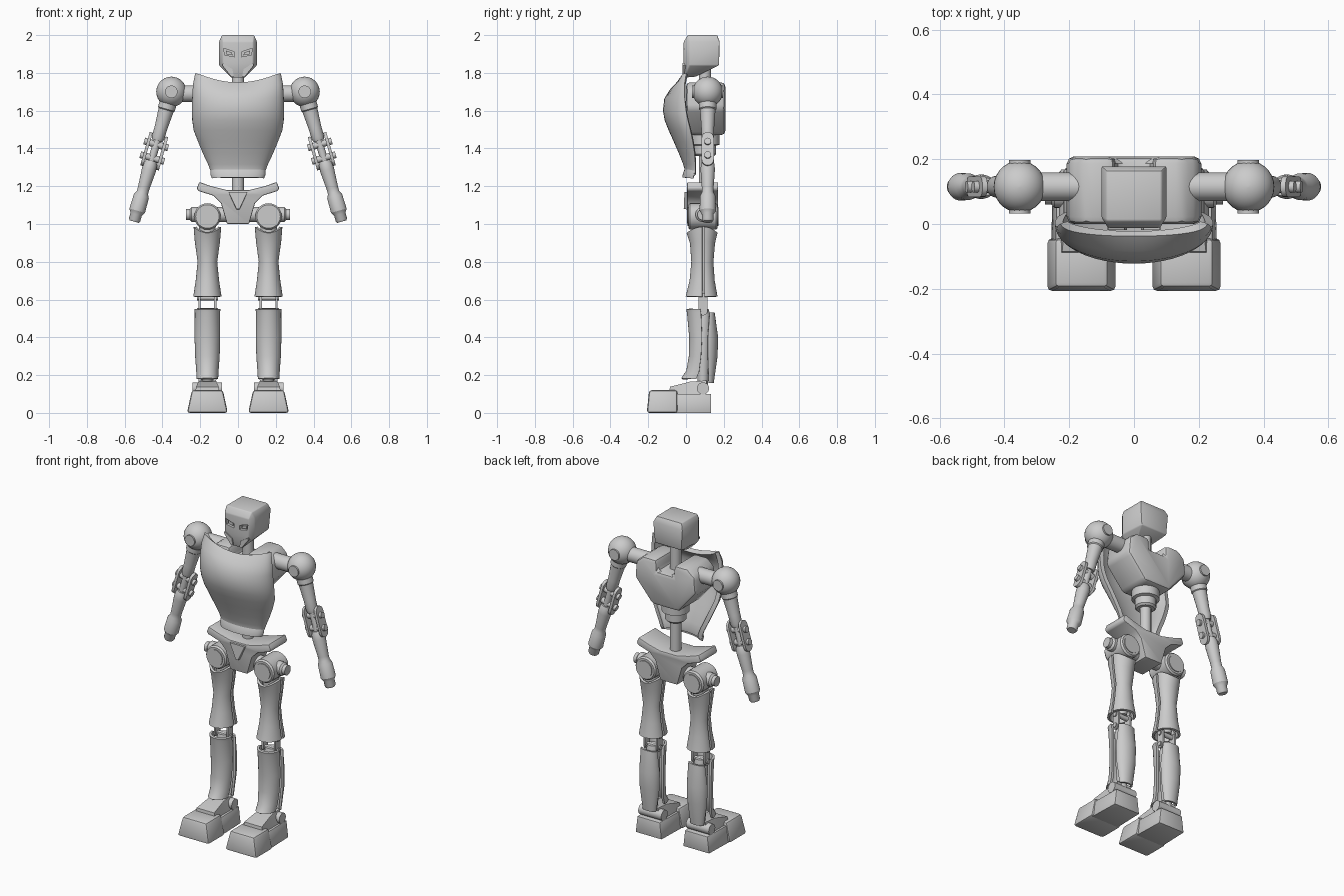
import bpy, bmesh, math
from mathutils import Vector

if "Cube" in bpy.data.objects:
    bpy.data.objects.remove(bpy.data.objects["Cube"])


def finish(name, bm, side=False, bevel=0, thick=0, normals=True):
    if normals:
        bmesh.ops.recalc_face_normals(bm, faces=bm.faces)
    me = bpy.data.meshes.new(name)
    bm.to_mesh(me)
    bm.free()
    ob = bpy.data.objects.new(name, me)
    bpy.context.collection.objects.link(ob)
    if thick:
        m = ob.modifiers.new("thickness", 'SOLIDIFY')
        m.thickness, m.offset = thick, 0
    if bevel:
        m = ob.modifiers.new("bevel", 'BEVEL')
        m.width, m.segments = bevel, 2
    if side:
        m = ob.modifiers.new("mirror", 'MIRROR')
        m.use_mirror_merge = False
    return ob


def hull(name, pts, **kw):
    bm = bmesh.new()
    for p in pts:
        bm.verts.new(p)
    bmesh.ops.convex_hull(bm, input=bm.verts)
    bmesh.ops.delete(bm, geom=[v for v in bm.verts if not v.link_faces], context='VERTS')
    bmesh.ops.dissolve_limit(bm, angle_limit=0.02, verts=bm.verts, edges=bm.edges)
    return finish(name, bm, **kw)


def prism(name, pts, y0, y1, **kw):
    bm = bmesh.new()
    f = bm.faces.new([bm.verts.new((x, y0, z)) for x, z in pts])
    r = bmesh.ops.extrude_face_region(bm, geom=[f])
    vs = [g for g in r['geom'] if isinstance(g, bmesh.types.BMVert)]
    bmesh.ops.translate(bm, vec=(0, y1 - y0, 0), verts=vs)
    return finish(name, bm, **kw)


def both(half):
    return half + [(-x, z) for x, z in reversed(half)]


def lathe(name, prof, origin, axis=(0, 0, 1), seg=28, **kw):
    q, o = Vector(axis).to_track_quat('Z', 'Y'), Vector(origin)
    bm = bmesh.new()
    rings = [[bm.verts.new(o + q @ Vector((r * math.cos(2 * math.pi * i / seg),
              r * math.sin(2 * math.pi * i / seg), h))) for i in range(seg)] for r, h in prof]
    for a, b in zip(rings, rings[1:]):
        for i in range(seg):
            j = (i + 1) % seg
            bm.faces.new((a[i], a[j], b[j], b[i]))
    bm.faces.new(rings[0])
    bm.faces.new(rings[-1])
    return finish(name, bm, **kw)


def rod(name, r, a, b, **kw):
    a, b = Vector(a), Vector(b)
    return lathe(name, [(r, 0), (r, (b - a).length)], a, b - a, **kw)


def shell(name, rows, cx=0, thick=0.02, seg=24, side=False):
    # rows: height, half width, middle y, edge y, rise towards the edges
    bm = bmesh.new()
    grid = []
    for z, w, ym, ye, rise in rows:
        ts = [math.pi * (i / seg - 0.5) for i in range(seg + 1)]
        grid.append([bm.verts.new((cx + w * math.sin(t), ye + (ym - ye) * math.cos(t),
                                   z + rise * math.sin(t) ** 2)) for t in ts])
    for a, b in zip(grid, grid[1:]):
        for i in range(seg):
            bm.faces.new((a[i], a[i + 1], b[i + 1], b[i]))
    return finish(name, bm, side=side, thick=thick)


def link_plate(name, p1, p2, axis, r, t, **kw):
    q = Vector(axis).to_track_quat('Z', 'Y')
    pts = [Vector(p) + q @ Vector((r * math.cos(a * math.pi / 8), r * math.sin(a * math.pi / 8), h))
           for p in (p1, p2) for a in range(16) for h in (-t / 2, t / 2)]
    return hull(name, pts, **kw)


# Head with recessed eyes and cheek plates
head = hull("head", [(s * x, y, z) for s in (-1, 1) for x, y, z in (
    (.085, .01, 2), (.085, .165, 2), (.1, .02, 1.965), (.1, .178, 1.965), (.08, -.012, 1.965),
    (.08, -.012, 1.85), (.1, .02, 1.84), (.09, .175, 1.84), (.035, -.01, 1.775), (.035, .05, 1.78))],
    bevel=.005)
eye = [(.018, 1.885), (.07, 1.895), (.076, 1.93), (.02, 1.912)]
cutter = prism("eye_cutter", eye, -.05, .015, side=True)
cutter.hide_render = True
m = head.modifiers.new("eyes", 'BOOLEAN')
m.operation, m.object = 'DIFFERENCE', cutter
prism("eye_lens", [(.03, 1.893), (.06, 1.898), (.063, 1.918), (.031, 1.907)], -.004, .02, side=True)
prism("cheek_plate", [(.022, 1.782), (.034, 1.777), (.082, 1.838), (.08, 1.852), (.03, 1.82)],
      -.018, .03, side=True)
rod("neck", .032, (0, .1, 1.6), (0, .1, 1.86))

# Torso: back block, waist rings, spine, curved chest shell and lip
prism("back_block", both([(.055, 1.68), (.06, 1.75), (.15, 1.75), (.2, 1.71), (.21, 1.61),
                          (.09, 1.47)]), 0, .208, bevel=.022)
lathe("waist_ring", [(.078, 1.48), (.078, 1.42), (.06, 1.415), (.06, 1.37), (.05, 1.36)], (0, .1, 0))
rod("spine", .032, (0, .1, 1.08), (0, .1, 1.4))
shell("chest_shell", [
    (1.74, .215, -.03, .005, .055), (1.705, .226, -.075, -.005, .035), (1.66, .23, -.103, -.005, .01),
    (1.6, .232, -.11, .002, 0), (1.55, .23, -.1, .012, 0), (1.5, .223, -.08, .025, 0),
    (1.44, .2, -.053, .038, 0), (1.38, .175, -.027, .047, 0), (1.32, .147, -.003, .052, 0),
    (1.28, .132, .008, .052, 0), (1.26, .128, .006, .05, 0)], thick=.025)
shell("chest_lip", [(1.285, .132, .005, .05, 0), (1.265, .134, -.004, .045, 0),
                    (1.245, .126, -.006, .04, 0)], thick=.026)

# Shoulder ball, caps and axle
S = Vector((.353, .115, 1.7))
lathe("shoulder_ball", [(max(.001, .08 * math.sin(math.pi * i / 16)), -.08 * math.cos(math.pi * i / 16))
                        for i in range(17)], S, side=True)
rod("shoulder_cap", .033, S - Vector((0, .082, 0)), S + Vector((0, .082, 0)), side=True)
rod("shoulder_axle", .044, (.15, .115, 1.69), (.3, .115, 1.69), side=True)

# Arm: all along one sloping axis
A = Vector((.198, 0, -.69)).normalized()
P = Vector((A.z, 0, -A.x))
lathe("upper_arm", [(.046, .06), (.046, .095), (.041, .1), (.034, .2), (.034, .25), (.028, .27)],
      S, A, side=True)
lathe("forearm", [(.028, .38), (.036, .4), (.038, .43), (.031, .53), (.031, .555), (.041, .575),
                  (.043, .655), (.031, .675), (.031, .705), (.025, .715)], S, A, side=True)
rod("elbow_core", .02, S + A * .26, S + A * .4, side=True)
e1, e2 = S + A * .29, S + A * .365
for k in (-1, 1):
    link_plate("elbow_plate", e1 + P * .043 * k - A * .022, e2 + P * .043 * k + A * .022, P, .032, .016, side=True)
for e in (e1, e2):
    rod("elbow_pin", .018, e - P * .066, e + P * .066, side=True)

# Pelvis with front wedge
prism("pelvis", both([(.06, 1.18), (.14, 1.2), (.205, 1.222), (.218, 1.19), (.21, 1.175), (.13, 1.15),
                      (.09, 1.11), (.058, 1.0)]), .005, .17, bevel=.006)
hull("pelvis_wedge", [(s * x, y, z) for s in (-1, 1) for x, y, z in (
    (.05, -.008, 1.17), (.05, .05, 1.17), (.008, -.012, 1.08), (.01, .05, 1.07))])

# Hip joint
X, Y = .162, .09
lathe("hip_joint", [(.05, -.083), (.05, -.078), (.062, -.078), (.07, -.068), (.07, .068), (.062, .078),
                    (.05, .078), (.05, .083)], (X, Y, 1.04), (0, 1, 0), side=True)
lathe("hip_axle", [(.04, 0), (.04, .19), (.03, .2), (.03, .22)], (.055, Y, 1.05), (1, 0, 0), side=True)

# Thigh: front and back shells round a post
for nm, f, d in (("thigh_front", (.01, .028, .035, .026, .005), -.004),
                 ("thigh_back", (.16, .147, .138, .145, .16), .008)):
    shell(nm, [(.955, .066, f[0], Y + d, .03), (.9, .06, f[1] - .0, Y + d, .01),
               (.8, .045, f[2], Y + d, 0), (.7, .055, f[3], Y + d, 0), (.615, .068, f[4], Y + d, 0)],
          cx=X, thick=.014, side=True)
lathe("thigh_post", [(.045, 1.0), (.035, .8), (.035, .66), (.025, .62)], (X, Y, 0), side=True)

# Knee links
k1, k2 = Vector((X, Y, .61)), Vector((X, Y, .54))
for k in (-1, 1):
    d = Vector((.042 * k, 0, 0))
    link_plate("knee_link", k1 + d, k2 + d, (1, 0, 0), .024, .012, side=True)
for e in (k1, k2):
    rod("knee_pin", .014, e - Vector((.055, 0, 0)), e + Vector((.055, 0, 0)), side=True)

# Shin: front shell, calf shell and post
shell("shin_shell", [(.55, .062, .008, .075, 0), (.53, .06, .012, .08, 0), (.4, .061, .024, .085, 0),
                     (.3, .058, .022, .08, 0), (.22, .052, .008, .07, 0), (.18, .05, -.02, .055, 0)],
      cx=X, thick=.014, side=True)
shell("calf_shell", [(.53, .048, .145, .125, 0), (.4, .058, .163, .115, 0), (.3, .056, .16, .115, 0),
                     (.16, .038, .14, .12, 0)], cx=X, thick=.014, side=True)
lathe("shin_post", [(.03, .55), (.042, .5), (.036, .3), (.026, .14)], (X, Y, 0), side=True)

# Ankle and foot
rod("ankle_pin", .032, (X - .078, Y, .13), (X + .078, Y, .13), side=True)
hull("instep", [(X + s * x, y, z) for s in (-1, 1) for x, y, z in (
    (.065, -.09, .1), (.065, .1, .1), (.06, -.085, .138), (.048, .02, .165), (.045, .11, .172))], side=True)
hull("toe_box", [(X + s * x, y, z) for s in (-1, 1) for x, y, z in (
    (.108, -.208, 0), (.108, -.045, 0), (.082, -.195, .12), (.082, -.045, .12))], bevel=.014, side=True)
hull("heel", [(X + s * x, y, z) for s in (-1, 1) for x, y, z in (
    (.094, -.06, 0), (.088, .133, 0), (.08, -.06, .1), (.076, .133, .1))], bevel=.003, side=True)

# Bake modifiers and shade
bpy.ops.object.select_all(action='SELECT')
bpy.context.view_layer.objects.active = head
bpy.ops.object.convert(target='MESH')
bpy.data.objects.remove(cutter)
bpy.ops.object.shade_smooth_by_angle(angle=math.radians(32))
